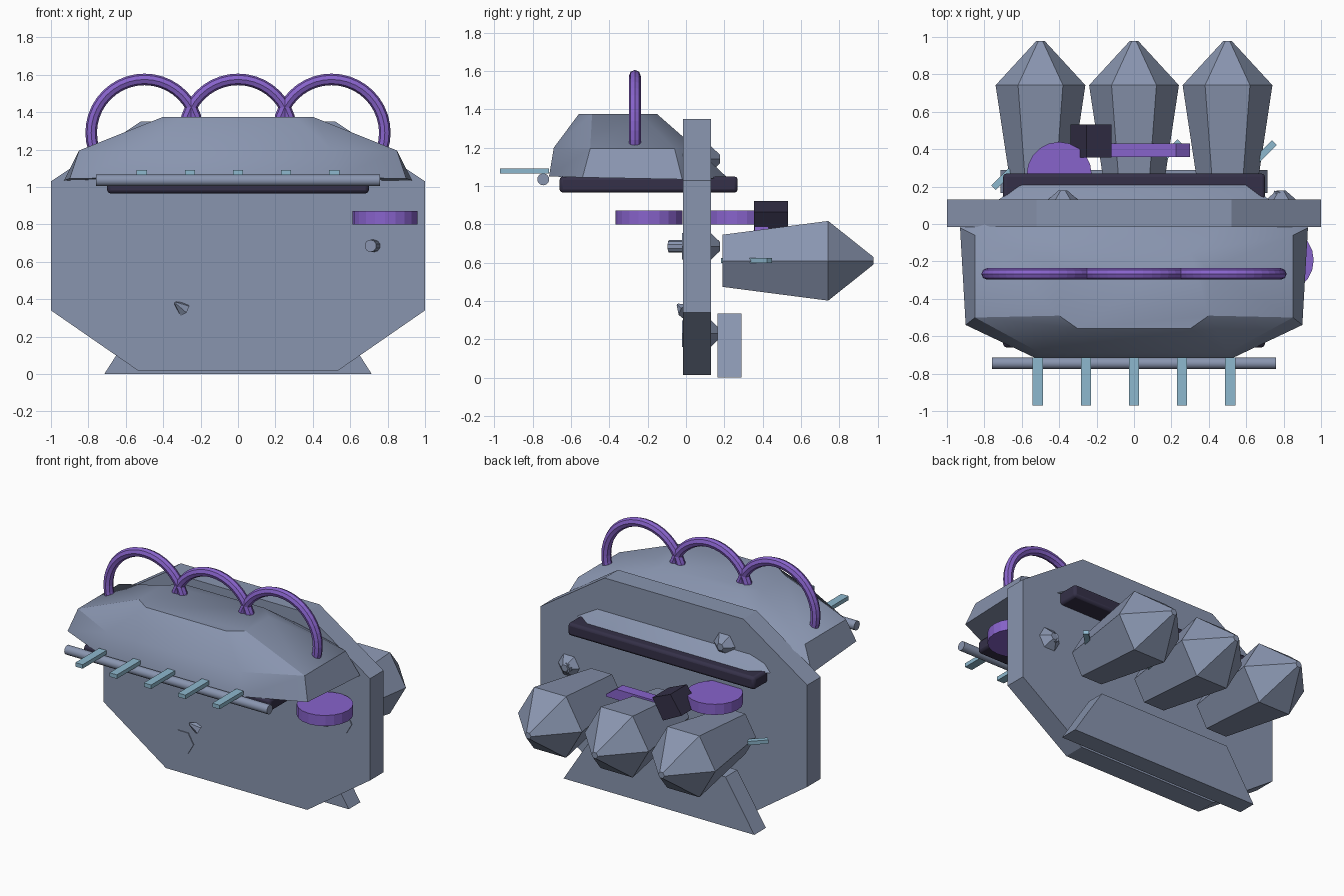
import bpy, bmesh, math
from mathutils import Vector, Matrix

if "Cube" in bpy.data.objects:
    bpy.data.objects.remove(bpy.data.objects["Cube"])

def material(name, rgb):
    m = bpy.data.materials.new(name)
    m.diffuse_color = (*rgb, 1)
    m.use_nodes = True
    m.node_tree.nodes["Principled BSDF"].inputs["Base Color"].default_value = m.diffuse_color
    return m

STEEL = material("steel_blue", (0.25, 0.30, 0.43))
DARK = material("dark_violet", (0.035, 0.03, 0.065))
PURPLE = material("purple", (0.245, 0.125, 0.60))
TEAL = material("pale_teal", (0.27, 0.48, 0.62))

def loft(name, rings, mat):
    """Skin a series of closed rings and cap both ends."""
    bm = bmesh.new()
    vr = [[bm.verts.new(p) for p in r] for r in rings]
    n = len(rings[0])
    for a, b in zip(vr, vr[1:]):
        for i in range(n):
            j = (i + 1) % n
            bm.faces.new((a[i], a[j], b[j], b[i]))
    bm.faces.new(vr[0][::-1])
    bm.faces.new(vr[-1])
    bmesh.ops.recalc_face_normals(bm, faces=bm.faces[:])
    me = bpy.data.meshes.new(name)
    bm.to_mesh(me)
    bm.free()
    me.materials.append(mat)
    ob = bpy.data.objects.new(name, me)
    bpy.context.collection.objects.link(ob)
    return ob

def extrude_y(name, outline, y0, y1, mat):
    """Extrude an x/z outline along y."""
    return loft(name, [[(x, y, z) for x, z in outline] for y in (y0, y1)], mat)

def turned(name, start, end, profile, sides, mat):
    """Round or polygonal body along an axis; profile holds (fraction, radius)."""
    a, b = Vector(start), Vector(end)
    q = (b - a).to_track_quat('Z', 'X')
    rings = []
    for t, r in profile:
        c = a.lerp(b, t)
        rings.append([c + q @ Vector((r * math.cos(k * math.tau / sides),
                                      r * math.sin(k * math.tau / sides), 0))
                      for k in range(sides)])
    return loft(name, rings, mat)

def box(name, center, size, mat, turn=0):
    x, y, z = (s / 2 for s in size)
    m = Matrix.Translation(center) @ Matrix.Rotation(turn, 4, 'Z')
    return loft(name, [[m @ Vector(p) for p in
                ((-x, -y, h), (x, -y, h), (x, y, h), (-x, y, h))] for h in (-z, z)], mat)

def hex_y(name, x, z, profile, mat):
    """Hexagonal body along y with corners left and right; profile holds (y, radius)."""
    return loft(name, [[(x + r * math.cos(k * math.pi / 3), y,
                         z + r * math.sin(k * math.pi / 3)) for k in range(6)]
                       for y, r in profile], mat)

def smooth(ob, angle=30):
    bpy.ops.object.select_all(action='DESELECT')
    ob.select_set(True)
    bpy.context.view_layer.objects.active = ob
    bpy.ops.object.shade_smooth_by_angle(angle=math.radians(angle))

# Main wall plate and rear foot
half = [(0.53, 0.015), (1, 0.34), (1, 1.03), (0.52, 1.35)]
extrude_y("wall_plate", half + [(-x, z) for x, z in half[::-1]], -0.015, 0.13, STEEL)
extrude_y("foot", [(-0.715, 0), (0.715, 0), (0.5, 0.335), (-0.5, 0.335)], 0.165, 0.29, STEEL)

# Faceted canopy: bottom, shoulder and crown outlines, mirrored left to right
def mirrored_ring(pts):
    return pts + [(-x, y, z) for x, y, z in pts[::-1]]

canopy = loft("canopy", [mirrored_ring(r) for r in (
    [(0.53, -0.715, 1.05), (0.90, -0.54, 1.045), (0.93, -0.02, 1.035), (0.60, 0.22, 1.04)],
    [(0.50, -0.69, 1.20), (0.85, -0.50, 1.195), (0.85, -0.06, 1.195), (0.55, 0.05, 1.20)],
    [(0.30, -0.56, 1.375), (0.40, -0.49, 1.375), (0.40, -0.24, 1.375), (0.30, -0.15, 1.375)],
)], STEEL)
smooth(canopy)

# Dark tray with rounded edges
tray = box("tray", (0, -0.195, 1.008), (1.40, 0.93, 0.085), DARK)
bev = tray.modifiers.new("round", 'BEVEL')
bev.width, bev.segments = 0.018, 2
smooth(tray)

# Arched hoops over the canopy
for i, cx in enumerate((-0.5, 0, 0.5)):
    rings = []
    for s in range(25):
        a = math.radians(-18 + 216 * s / 24)
        ring = []
        for k in range(8):
            b = k * math.tau / 8
            r = 0.285 + 0.031 * math.cos(b)
            ring.append((cx + r * math.cos(a), -0.267 + 0.031 * math.sin(b),
                         1.29 + r * math.sin(a)))
        rings.append(ring)
    loft(f"hoop_{i}", rings, PURPLE)

# Front rail and pegs
rail = turned("rail", (-0.76, -0.745, 1.035), (0.76, -0.745, 1.035),
              [(0, 0.031), (1, 0.031)], 16, STEEL)
smooth(rail)
for i in range(5):
    box(f"peg_{i}", ((i - 2) * 0.257, -0.842, 1.078), (0.055, 0.255, 0.027), TEAL)

# Round purple discs
for i, (x, y) in enumerate(((0.787, -0.193), (-0.40, 0.265))):
    turned(f"disc_{i}", (x, y, 0.80), (x, y, 0.872), [(0, 0.174), (1, 0.174)], 20, PURPLE)

# Rear hexagonal pods with blunt tips
for i, x in enumerate((-0.5, 0, 0.5)):
    hex_y(f"pod_{i}", x, 0.61, [(0.19, 0.157), (0.742, 0.24), (0.978, 0.023)], STEEL)

# Thin sticks beside the pods
for i, (x, y) in enumerate(((-0.705, 0.24), (0.20, 0.395), (0.705, 0.39))):
    box(f"stick_{i}", (x, y, 0.612), (0.13, 0.035, 0.025), TEAL, math.radians(45))

# Mallet resting between the pods
extrude_y("mallet_head", [(-0.34, 0.80), (-0.255, 0.922), (-0.12, 0.865), (-0.20, 0.73)],
          0.355, 0.532, DARK)
extrude_y("mallet_handle", [(-0.2, 0.72), (0.30, 0.72), (0.30, 0.735), (0.225, 0.79), (-0.2, 0.79)],
          0.357, 0.43, PURPLE)

# Hexagonal bolts running through the plate
for i, (x, z) in enumerate(((-0.40, 0.23), (0.787, 0.685), (-0.38, 1.14))):
    hex_y(f"bolt_{i}", x, z, [(-0.021, 0.08), (0.13, 0.08), (0.178, 0.025)], STEEL)

# Slanted pin and small spike on the front face
pin = turned("pin", (0.708, -0.088, 0.685), (0.78, 0.17, 0.685), [(0, 0.033), (1, 0.033)], 10, STEEL)
smooth(pin)
turned("spike", (-0.29, -0.005, 0.345), (-0.335, -0.042, 0.38), [(0, 0.04), (1, 0.008)], 6, STEEL)
